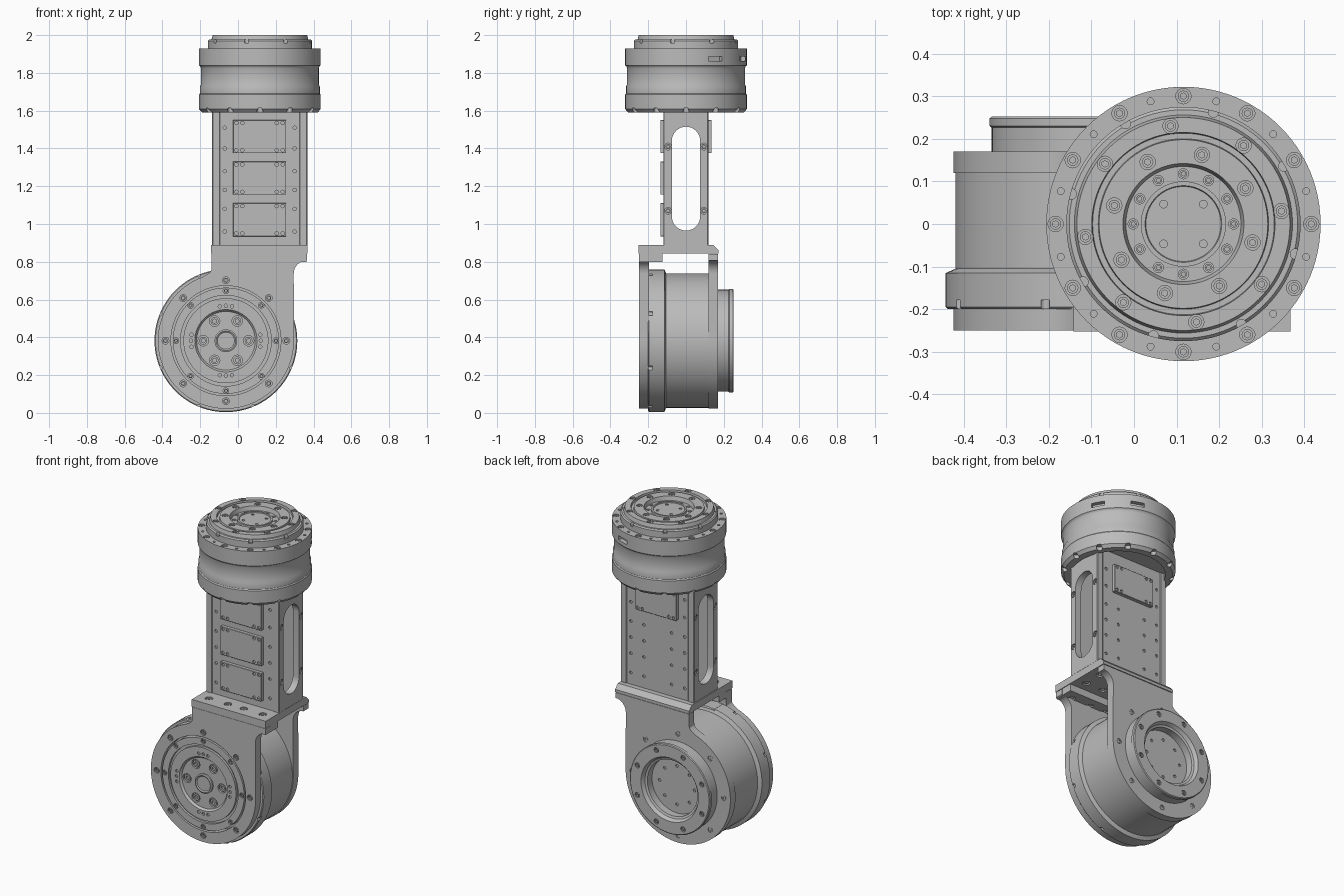
import bpy, bmesh
from math import pi, sin, cos, radians
from mathutils import Matrix, Vector

if "Cube" in bpy.data.objects:
    bpy.data.objects.remove(bpy.data.objects["Cube"])

grey = bpy.data.materials.new("machined_grey")
grey.use_nodes = True
tone = (0.5, 0.5, 0.5, 1)
grey.diffuse_color = tone
grey.node_tree.nodes["Principled BSDF"].inputs["Base Color"].default_value = tone

parts = []
WORLD = Matrix()
TOP = Matrix.Translation((0.116, 0, 0))
FRONT = Matrix.Rotation(pi / 2, 4, 'X')        # local z points to -y
BACK = FRONT @ Matrix.Rotation(pi, 4, 'Y')     # local z points to +y
JOINT = Matrix.Translation((-0.064, 0, 0.382)) @ FRONT
JOINT_BACK = Matrix.Translation((-0.064, 0, 0.382)) @ BACK
SIDE = Matrix(((0, 0, 1, 0), (1, 0, 0, 0), (0, 1, 0, 0), (0, 0, 0, 1)))
SIDE_NEG = SIDE @ Matrix.Rotation(pi, 4, 'Y')


def finish(name, bm, M, keep=True):
    bmesh.ops.recalc_face_normals(bm, faces=bm.faces)
    mesh = bpy.data.meshes.new(name)
    bm.to_mesh(mesh)
    bm.free()
    mesh.materials.append(grey)
    ob = bpy.data.objects.new(name, mesh)
    ob.matrix_world = M
    bpy.context.collection.objects.link(ob)
    if keep:
        parts.append(ob)
    return ob


def lathe(name, profile, M, steps=96):
    bm = bmesh.new()
    vs = [bm.verts.new((r, 0, h)) for r, h in profile]
    es = [bm.edges.new(pair) for pair in zip(vs, vs[1:])]
    bmesh.ops.spin(bm, geom=vs + es, cent=(0, 0, 0), axis=(0, 0, 1),
                   angle=2 * pi, steps=steps)
    bmesh.ops.remove_doubles(bm, verts=bm.verts, dist=1e-5)
    return finish(name, bm, M)


def prism(name, pts, lo, hi, M, keep=True):
    bm = bmesh.new()
    face = bm.faces.new([bm.verts.new((x, y, lo)) for x, y in pts])
    out = bmesh.ops.extrude_face_region(bm, geom=[face])
    tops = [v for v in out["geom"] if isinstance(v, bmesh.types.BMVert)]
    bmesh.ops.translate(bm, verts=tops, vec=(0, 0, hi - lo))
    return finish(name, bm, M, keep)


def box(name, lo, hi, M=WORLD, bevel=0.0, keep=True):
    bm = bmesh.new()
    lo, hi = Vector(lo), Vector(hi)
    bmesh.ops.create_cube(bm, size=1, matrix=Matrix.Translation((lo + hi) / 2)
                          @ Matrix.Diagonal((*(hi - lo), 1)))
    if bevel:
        bmesh.ops.bevel(bm, geom=bm.edges[:], offset=bevel, segments=1, affect='EDGES')
    return finish(name, bm, M, keep)


def pegs(name, spots, r, lo, hi, M, keep=True, sides=16):
    bm = bmesh.new()
    for x, y in spots:
        bmesh.ops.create_cone(bm, cap_ends=True, segments=sides, radius1=r, radius2=r,
                              depth=hi - lo, matrix=Matrix.Translation((x, y, (lo + hi) / 2)))
    return finish(name, bm, M, keep)


def carve(ob, cutter):
    mod = ob.modifiers.new("cut", 'BOOLEAN')
    mod.object, mod.operation, mod.solver = cutter, 'DIFFERENCE', 'EXACT'
    bpy.context.view_layer.update()
    bpy.context.view_layer.objects.active = ob
    bpy.ops.object.modifier_apply(modifier=mod.name)
    bpy.data.objects.remove(cutter)


def holes(ob, spots, r, top, depth, M, stud=True):
    # counterbored holes, with a hex socket screw sunk in each
    carve(ob, pegs("cutter", spots, r, top - depth, top + 0.01, M, False))
    if stud:
        screws = pegs(ob.name + "_screws", spots, r * 0.74, top - depth - 0.002,
                      top - depth * 0.2, M)
        carve(screws, pegs("cutter", spots, r * 0.42, top - depth, top, M, False, 6))


def ring(n, r, start=0):
    return [(r * cos(a), r * sin(a)) for a in
            (radians(start) + 2 * pi * i / n for i in range(n))]


def arc(cx, cy, r, a, b, n):
    return [(cx + r * cos(radians(a + (b - a) * i / n)),
             cy + r * sin(radians(a + (b - a) * i / n))) for i in range(n + 1)]


# Upper rotary joint, open underneath
upper = lathe("upper_joint", [
    (0, 1.63), (.265, 1.63), (.265, 1.59), (.306, 1.59), (.322, 1.608), (.322, 1.685),
    (.317, 1.692), (.317, 1.728), (.312, 1.738), (.312, 1.825), (.316, 1.835), (.322, 1.84),
    (.322, 1.93), (.275, 1.93), (.275, 1.97), (.268, 1.977), (.256, 1.977), (.25, 2.0),
    (.215, 2.0), (.213, 1.985), (.2, 1.985), (.198, 1.997), (.142, 1.997), (.135, 1.972),
    (.1, 1.972), (.1, 1.985), (.09, 1.985), (.088, 1.98), (0, 1.98)], TOP)
holes(upper, ring(12, .3), .018, 1.93, .012, TOP)
holes(upper, ring(12, .298, 15), .008, 1.93, .01, TOP, False)
holes(upper, ring(8, .232, 7.5), .018, 2.0, .012, TOP)
holes(upper, ring(8, .168, 30), .018, 1.997, .012, TOP)
holes(upper, ring(12, .118), .012, 1.972, .01, TOP)
holes(upper, ring(4, .066, 45), .009, 1.98, .008, TOP, False)
holes(upper, ring(8, .272, 30), .012, 1.977, .02, TOP, False)
holes(upper, ring(12, .308), .017, 1.603, .03, TOP, False)
for angle in (29, 70):
    turn = TOP @ Matrix.Rotation(radians(angle), 4, 'Z')
    carve(upper, box("cutter", (.295, -.04, 1.862), (.34, .04, 1.888), turn, keep=False))

# Lower rotary joint, lying along y
lower = lathe("lower_joint", [
    (0, -.18), (.172, -.18), (.172, -.225), (.185, -.23), (.197, -.252), (.27, -.252),
    (.275, -.248), (.275, -.23), (.27, -.226), (.27, -.165), (.35, -.165), (.355, -.16),
    (.355, .105), (.378, .115), (.378, .195), (.373, .2), (.281, .2), (.281, .25),
    (.24, .25), (.24, .235), (.225, .235), (.225, .25), (.165, .25), (.155, .237),
    (.06, .237), (.06, .247), (.052, .25), (.045, .245), (0, .245)], JOINT)
holes(lower, ring(8, .265), .015, .25, .012, JOINT)
holes(lower, ring(6, .12), .028, .237, .014, JOINT)
small = [s for d in (-10, 0, 10) for s in ring(4, .185, d)]
holes(lower, small, .009, .25, .008, JOINT, False)
holes(lower, ring(8, .378, 22.5), .011, .2, .022, JOINT, False)
holes(lower, ring(8, .24, 22.5), .016, .252, .01, JOINT_BACK)
holes(lower, ring(8, .12), .009, .18, .008, JOINT_BACK, False)
box("cable_socket", (-.12, -.2, .73), (0, -.11, .757), bevel=.004)

# Bracket: two cheek plates and a deck
cheek = ([(.429, .458), (.429, .425)] + arc(.429, .355, .07, 90, 180, 8)
         + arc(0, 0, .36, 0, -250, 80)
         + [(-.09, .357), (-.078, .372), (-.076, .39), (-.076, .458)])
front_cheek = prism("front_cheek", cheek, .195, .25, JOINT)
carve(front_cheek, prism("cutter", ring(96, .291), .1, .3, JOINT, False))
holes(front_cheek, ring(8, .32), .018, .25, .012, JOINT)
back_cheek = prism("back_cheek", cheek, -.17, -.12, JOINT)
holes(back_cheek, ring(8, .315), .016, .17, .012, JOINT_BACK)
deck = prism("deck", [(-.252, .843), (.172, .843), (.172, .86), (.145, .888), (-.252, .888)],
             -.142, .367, SIDE)
foot = box("front_foot", (-.138, -.248, .8), (.363, -.125, .845))
deck_spots = [(x, -.185) for x in (-.07, .06, .17, .3)]
holes(deck, deck_spots, .022, .888, .015, WORLD)
under = Matrix.Rotation(pi, 4, 'X')
holes(foot, [(x, -y) for x, y in deck_spots], .02, -.8, .02, under)
holes(deck, [(x, y) for x in (-.07, .04, .18, .3) for y in (-.06, .06)], .022, -.843, .02, under)

# Hollow column with slotted sides
slot = arc(0, 1.44, .075, 0, 180, 16) + arc(0, 1.04, .075, 180, 360, 16)
side_spots = [(y, z) for y in (-.095, .095) for z in (1.07, 1.41)]
for label, a, b, M, top in (("right", -.137, -.095, SIDE_NEG, .137),
                            ("left", .325, .367, SIDE, .367)):
    wall = box(label + "_wall", (a, -.12, .885), (b, .118, 1.635), bevel=.004)
    carve(wall, prism("cutter", slot, -.5, .5, SIDE, False))
    spots = [(-y, z) for y, z in side_spots] if M == SIDE_NEG else side_spots
    holes(wall, spots, .018, top, .014, M)

screw_rows = [(x, z) for x in (-.07, .3) for z in (.96, 1.08, 1.18, 1.28, 1.4, 1.51)]
front_panel = box("front_panel", (-.097, -.115, .885), (.327, -.095, 1.635))
holes(front_panel, screw_rows, .009, .115, .008, FRONT, False)
back_panel = box("back_panel", (-.097, .095, .885), (.327, .114, 1.635))
back_rows = screw_rows + [(x, z) for x in (.02, .21) for z in (.96, 1.08, 1.18, 1.28)]
holes(back_panel, [(-x, z) for x, z in back_rows], .009, .114, .008, BACK, False)

# Screwed cover plates
def cover(name, lo, hi, M, flip):
    xs = sorted((flip * -.027, flip * .255))
    plate = box(name, (xs[0], lo, .11), (xs[1], hi, .136), M, .002)
    spots = [(x, z) for x in (xs[0] + .018, xs[0] + .05, xs[1] - .05, xs[1] - .018)
             for z in (lo + .015, hi - .015)]
    holes(plate, spots, .009, .136, .008, M, False)

for name, lo, hi in (("lower", .935, 1.11), ("middle", 1.155, 1.33), ("upper", 1.375, 1.55)):
    cover(name + "_front_cover", lo, hi, FRONT, 1)
cover("back_cover", 1.375, 1.55, BACK, -1)

# Smooth round walls, crisp edges
bpy.ops.object.select_all(action='DESELECT')
for ob in parts:
    ob.select_set(True)
bpy.context.view_layer.objects.active = upper
bpy.ops.object.shade_smooth_by_angle(angle=radians(30))
